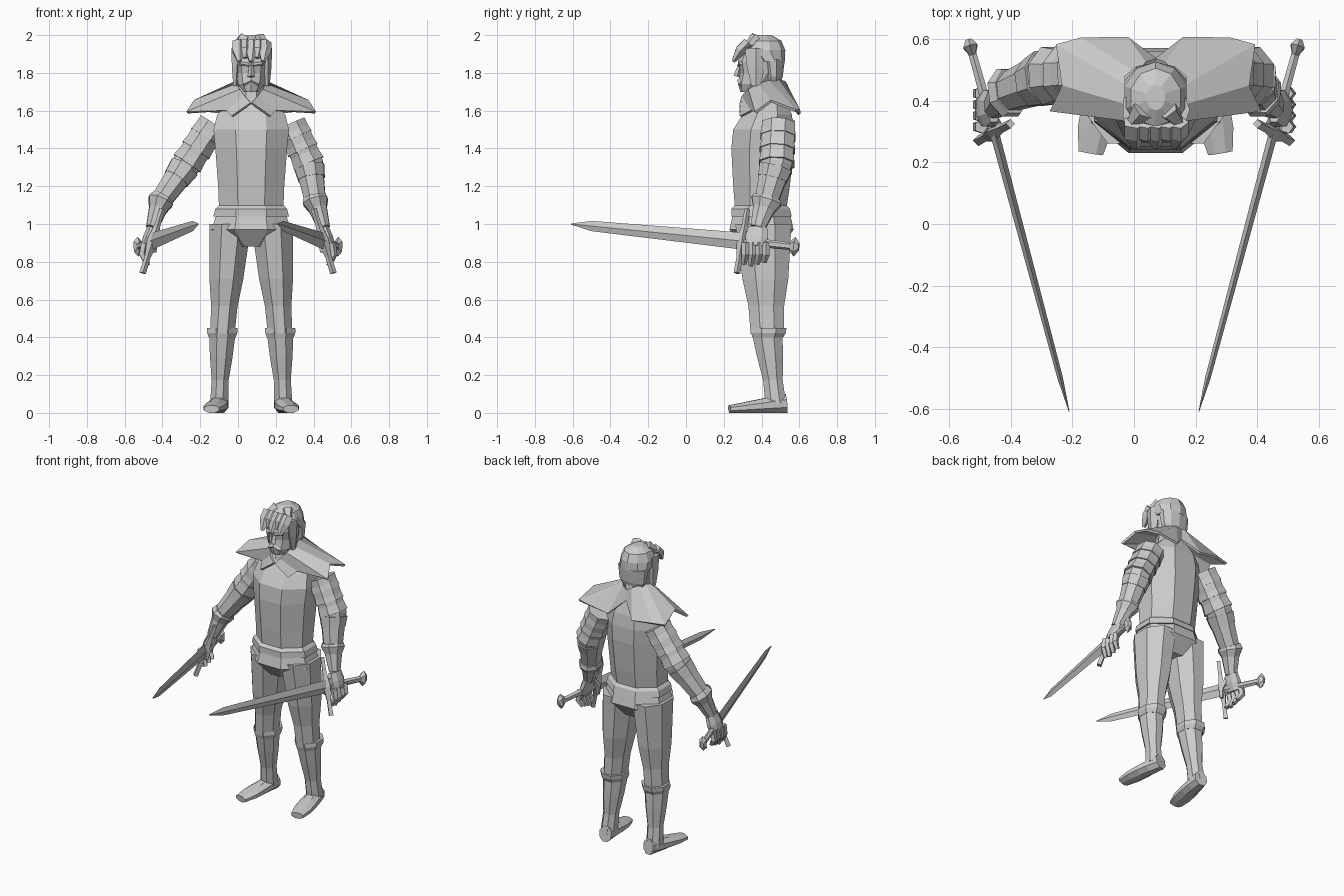
import bpy, bmesh, math
from mathutils import Vector

MID = 0.07  # body centre line
cube = bpy.data.objects.get("Cube")
if cube:
    bpy.data.objects.remove(cube, do_unlink=True)

pale_grey = bpy.data.materials.new("pale_grey")
pale_grey.use_nodes = True
shade = (0.6, 0.6, 0.6, 1)
pale_grey.diffuse_color = shade
pale_grey.node_tree.nodes["Principled BSDF"].inputs["Base Color"].default_value = shade


def finish(name, bm):
    bmesh.ops.recalc_face_normals(bm, faces=bm.faces[:])
    mesh = bpy.data.meshes.new(name)
    bm.to_mesh(mesh)
    bm.free()
    mesh.materials.append(pale_grey)
    obj = bpy.data.objects.new(name, mesh)
    bpy.context.collection.objects.link(obj)
    return obj


def tube(name, points, widths, aspect=1, depths=None, sides=8, level=False):
    """Skin a path with polygon rings; depth follows width unless given."""
    depths = depths or [width * aspect for width in widths]
    along = (points[-1] - points[0]).normalized()
    up, front = Vector((0, 0, 1)), Vector((0, 1, 0))
    reference = front if level or abs(along.z) > 0.5 else up
    phase = math.pi / sides if sides > 4 else 0
    bm = bmesh.new()
    loops = []
    for i, (point, width, depth) in enumerate(zip(points, widths, depths)):
        ahead, behind = points[min(i + 1, len(points) - 1)], points[max(i - 1, 0)]
        tangent = up if level else (ahead - behind).normalized()
        across = reference.cross(tangent).normalized()
        other = tangent.cross(across)
        loop = []
        for k in range(sides):
            angle = phase + math.tau * k / sides
            offset = across * math.cos(angle) * width + other * math.sin(angle) * depth
            loop.append(bm.verts.new(point + offset / math.cos(phase)))
        loops.append(loop)
    for low, high in zip(loops, loops[1:]):
        for k in range(sides):
            following = (k + 1) % sides
            bm.faces.new((low[k], low[following], high[following], high[k]))
    bm.faces.new(loops[0])
    bm.faces.new(loops[-1])
    return finish(name, bm)


def body(name, *rows, sides=8):
    """Level rings on the centre line: height, front, back, half width."""
    heights, fronts, backs, widths = zip(*rows)
    points = [Vector((MID, (f + b) / 2, z)) for z, f, b in zip(heights, fronts, backs)]
    depths = [(b - f) / 2 for f, b in zip(fronts, backs)]
    return tube(name, points, widths, depths=depths, sides=sides, level=True)


def between(start, end, count):
    return [start.lerp(end, i / (count - 1)) for i in range(count)]


def beside(side, x, y, z):
    return Vector((MID + side * x, y, z))


# Torso, belt and hips
body("tunic", (1.07, .26, .53, .17), (1.2, .25, .55, .175), (1.4, .24, .57, .19),
     (1.5, .25, .57, .2), (1.58, .3, .56, .18), (1.67, .36, .53, .09))
body("belt", (1.1, .26, .53, .17), (1.08, .24, .55, .19), (1.04, .24, .56, .2))
body("hips", (1.06, .25, .55, .18), (.97, .23, .57, .21), (.88, .3, .5, .08))
body("neck", (1.58, .33, .53, .08), (1.78, .36, .5, .06))

# Head and hair
body("face", (1.7, .29, .38, .04), (1.74, .28, .45, .07), (1.8, .29, .5, .08),
     (1.86, .28, .5, .09), (1.94, .31, .5, .08), sides=10)
body("hair_back", (1.72, .43, .49, .06), (1.78, .42, .51, .09), (1.87, .4, .52, .1), sides=10)
body("hair_top", (1.86, .37, .52, .1), (1.92, .3, .52, .1), (1.97, .32, .5, .08),
     (2, .37, .45, .03), sides=10)
nose_root, nose_tip = beside(0, 0, .29, 1.85), beside(0, 0, .27, 1.78)
tube("nose", [nose_root, nose_tip], (.01, .02), sides=4)
lip_corners = [beside(side, .04, .29, 1.74) for side in (-1, 1)]
tube("moustache", [lip_corners[0], beside(0, 0, .28, 1.76), lip_corners[1]],
     (.01, .01, .01), sides=4)
for i in range(-2, 3):
    spread, lift = i * .035, .02 * (i % 2)
    root = beside(1, spread, .33, 1.96)
    fold = beside(1, spread, .29, 1.92)
    point = beside(1, spread * .9, .25 + lift, 1.86 + lift)
    tube("fringe_lock", [root, fold, point], (.03, .03, .01), aspect=.8, sides=5)
for side in (-1, 1):
    temple = beside(side, .06, .29, 1.85)
    tube("brow", [beside(side, .01, .28, 1.84), temple], (.01, .01), sides=4)
    crown, cheek = beside(side, .08, .37, 1.93), beside(side, .085, .37, 1.73)
    tube("side_lock", between(crown, cheek, 3), (.025, .02, .01), aspect=2, sides=5)
    tube("crown_lock", [beside(side, .04, .37, 1.98), beside(side, .09, .31, 1.93)],
         (.03, .01), sides=5)

# Shoulder cape: hem points spread from an arched neckline
hem = [(.1, .29, 1.57), (.13, .35, 1.6), (.34, .37, 1.59), (.3, .45, 1.65),
       (.32, .58, 1.6), (.24, .6, 1.6), (.09, .6, 1.58), (0, .53, 1.67)]
for side in (-1, 1):
    bm = bmesh.new()
    pairs = []
    for i, corner in enumerate(hem):
        turn = math.pi * i / (len(hem) - 1)
        neckline = beside(side, .075 * math.sin(turn), .41 - .12 * math.cos(turn),
                          1.64 + .12 * math.sin(turn * .7))
        pairs.append((bm.verts.new(beside(side, *corner)), bm.verts.new(neckline)))
    for (hem_a, neck_a), (hem_b, neck_b) in zip(pairs, pairs[1:]):
        bm.faces.new((hem_a, hem_b, neck_b, neck_a))
    panel = finish("shoulder_cape", bm)
    thickness = panel.modifiers.new("thickness", "SOLIDIFY")
    thickness.thickness = .015
    thickness.offset = 0

# Legs, boots and feet
for side in (-1, 1):
    hip, knee = beside(side, .11, .41, 1), beside(side, .153, .43, .42)
    ankle = beside(side, .17, .475, .05)
    boot_top = knee + Vector((0, .01, .03))
    tube("thigh", between(hip, knee, 5), (.11, .1, .09, .07, .065), aspect=1.35, level=True)
    tube("boot_cuff", between(boot_top, knee.lerp(ankle, .06), 3), (.08, .08, .07),
         aspect=1.15, level=True)
    tube("boot", between(knee, ankle, 4), (.07, .06, .045, .048), aspect=1.15, level=True)
    sole = between(beside(side, .16, .53, .05), beside(side, .21, .23, .02), 5)
    tube("foot", sole, (.04, .05, .055, .055, .04), depths=[point.z for point in sole])

# Arms, hands and swords; hands and swords mirror about the world centre
arms = {"right": (-1, -.13, -.27), "left": (1, .28, .375)}
for label, (side, shoulder_x, elbow_x) in arms.items():
    def place(x, y, z):
        return Vector((side * x, y, z))

    shoulder = Vector((shoulder_x, .49, 1.53))
    elbow = Vector((elbow_x, .48, 1.32))
    cuff, wrist = place(.41, .425, 1.12), place(.455, .38, .98)
    tube(label + "_sleeve", between(shoulder, elbow, 3) + [cuff, wrist],
         (.08, .08, .075, .055, .03), aspect=1.1)
    for k in range(3):
        upper, lower = [shoulder.lerp(elbow, (k + step) / 3) for step in (.1, 1)]
        tube(label + "_sleeve_band", [upper, lower], (.075, .085), aspect=1.1)
    tube(label + "_elbow_band", [elbow.lerp(cuff, t) for t in (.1, .4)], (.08, .07), aspect=1.1)
    tube(label + "_glove_cuff", [cuff.lerp(elbow, .1), cuff, cuff.lerp(wrist, .3), wrist],
         (.06, .067, .048, .032), aspect=1.2)

    knuckles = place(.49, .37, .88)
    tube(label + "_palm", between(wrist, knuckles, 3), (.025, .03, .026), aspect=2)
    for k in range(4):
        base = place(.495, .315 + k * .036, .9)
        bend = base + place(.01, 0, -.06)
        fingertip = base + place(-.015, -.01, .01 * abs(k - 1) - .12)
        tube(label + "_finger", [base, bend, fingertip], (.018, .017, .012), sides=5)
    tube(label + "_thumb", [place(.455, .34, .96), place(.44, .31, .91), place(.445, .3, .85)],
         (.016, .016, .01), sides=5)

    guard_top, guard_low = place(.4, .325, 1.08), place(.505, .27, .74)
    hub = guard_top.lerp(guard_low, .5)
    tip, end = place(.21, -.608, 1), place(.53, .575, .88)
    tube(label + "_blade", [hub, hub.lerp(tip, .88), tip], (.015, .009, .001), aspect=3, sides=4)
    tube(label + "_grip", [hub, end], (.016, .013), aspect=1.3, sides=6)
    tube(label + "_pommel", [hub.lerp(end, t) for t in (.9, 1, 1.08)], (.01, .023, .01),
         aspect=2, sides=6)
    tube(label + "_guard", between(guard_top, guard_low, 5), (.015, .016, .03, .016, .018), sides=4)
